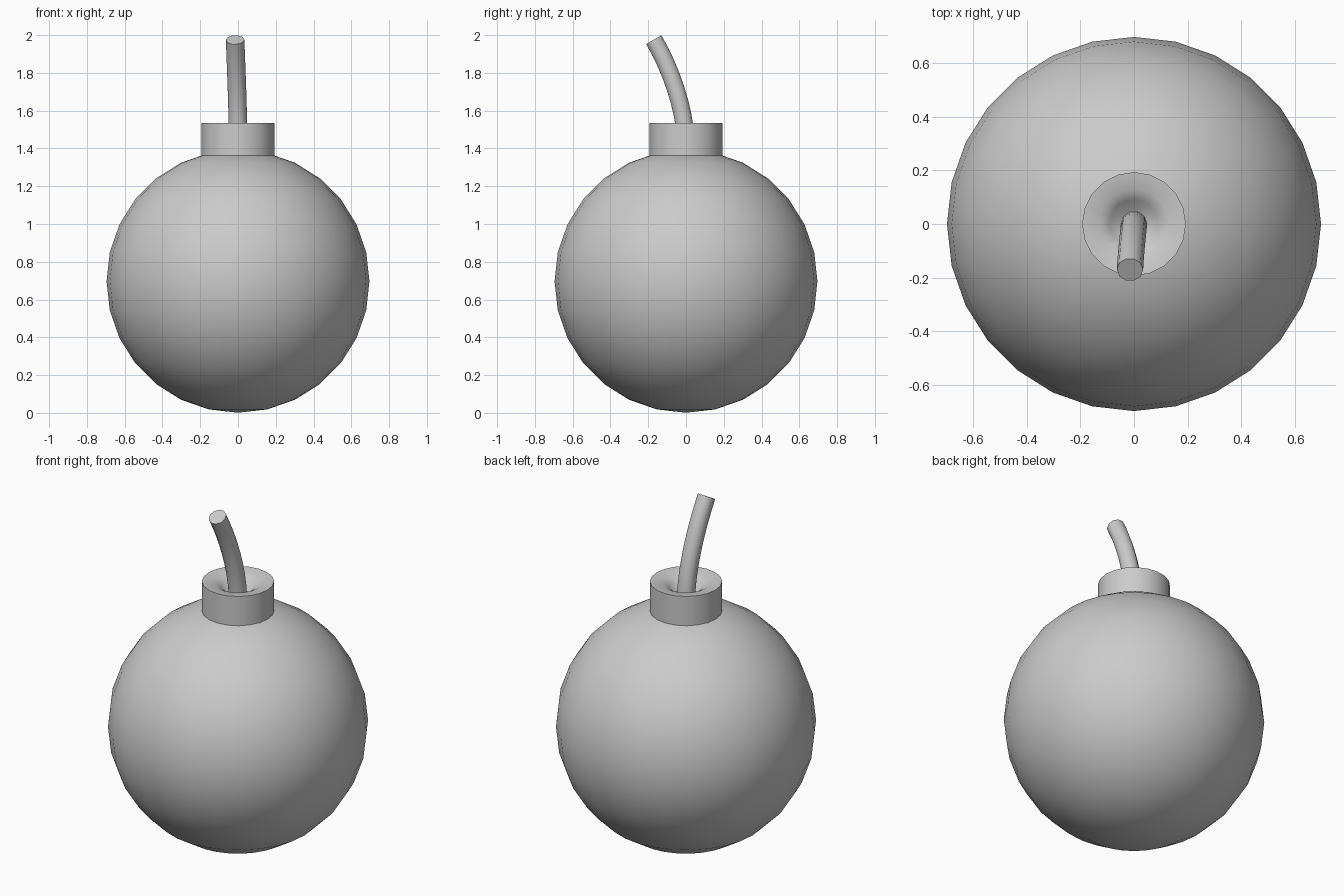
import bpy, bmesh, math

if "Cube" in bpy.data.objects:
    bpy.data.objects.remove(bpy.data.objects["Cube"])


def smooth(obj, angle=40):
    bpy.ops.object.select_all(action='DESELECT')
    obj.select_set(True)
    bpy.context.view_layer.objects.active = obj
    bpy.ops.object.shade_smooth_by_angle(angle=math.radians(angle))


def lathe(name, profile, sides):
    bm = bmesh.new()
    verts = [bm.verts.new((r, 0, z)) for r, z in profile]
    edges = [bm.edges.new(pair) for pair in zip(verts, verts[1:])]
    bmesh.ops.spin(bm, geom=verts + edges, cent=(0, 0, 0), axis=(0, 0, 1),
                   angle=math.tau, steps=sides, use_merge=True)
    bmesh.ops.remove_doubles(bm, verts=bm.verts[:], dist=1e-4)
    bmesh.ops.recalc_face_normals(bm, faces=bm.faces[:])
    mesh = bpy.data.meshes.new(name)
    bm.to_mesh(mesh)
    bm.free()
    obj = bpy.data.objects.new(name, mesh)
    bpy.context.collection.objects.link(obj)
    return obj


# Round body
bpy.ops.mesh.primitive_uv_sphere_add(segments=28, ring_count=14, radius=0.696,
                                     location=(0, 0, 0.697))
body = bpy.context.object
body.name = "body"
smooth(body)

# Neck collar with a funnel-shaped recess in its top
neck = lathe("neck", [(0, 1.34), (0.193, 1.34), (0.193, 1.535), (0.13, 1.528),
                      (0.09, 1.505), (0.05, 1.455), (0, 1.445)], 20)
smooth(neck, 55)

# Curved fuse leaning towards the front
curve = bpy.data.curves.new("fuse", 'CURVE')
curve.dimensions = '3D'
curve.bevel_depth = 0.049
curve.bevel_resolution = 3
curve.use_fill_caps = True
curve.resolution_u = 8
spline = curve.splines.new('BEZIER')
spline.bezier_points.add(1)
path = [((0, 0, 1.26), (0, 0, 1.44), (0, -0.01, 1.62)),
        ((-0.01, -0.08, 1.82), (-0.015, -0.17, 1.975), (-0.02, -0.26, 2.13))]
for p, (left, co, right) in zip(spline.bezier_points, path):
    p.handle_left_type = p.handle_right_type = 'FREE'
    p.co, p.handle_left, p.handle_right = co, left, right
fuse = bpy.data.objects.new("fuse", curve)
bpy.context.collection.objects.link(fuse)
bpy.ops.object.select_all(action='DESELECT')
fuse.select_set(True)
bpy.context.view_layer.objects.active = fuse
bpy.ops.object.convert(target='MESH')
fuse = bpy.context.object

# Weld the end caps to the tube
bm = bmesh.new()
bm.from_mesh(fuse.data)
bmesh.ops.remove_doubles(bm, verts=bm.verts[:], dist=1e-4)
bmesh.ops.recalc_face_normals(bm, faces=bm.faces[:])
bm.to_mesh(fuse.data)
bm.free()
smooth(fuse, 50)
